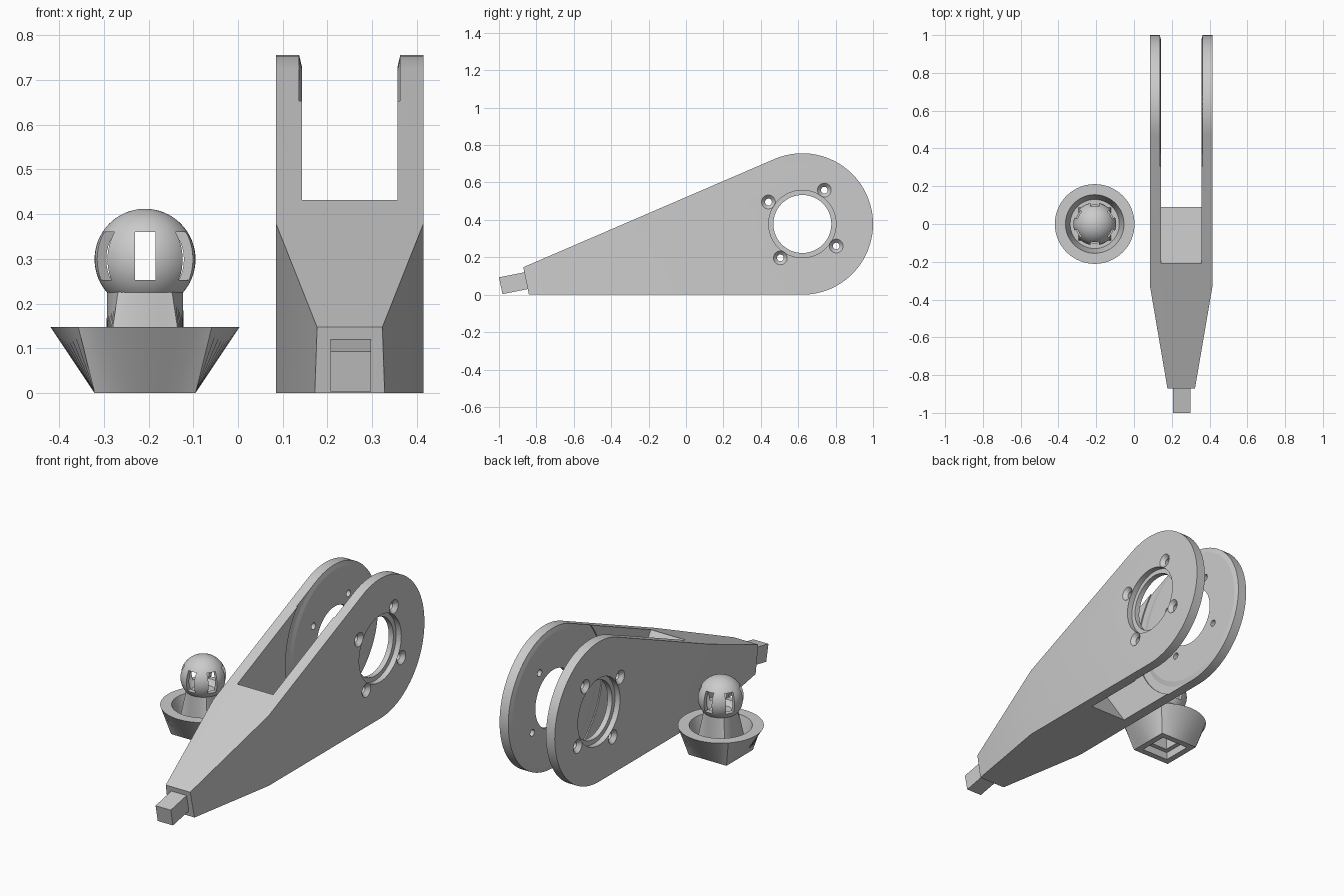
import bpy, bmesh, math
from mathutils import Vector, Matrix

if "Cube" in bpy.data.objects:
    bpy.data.objects.remove(bpy.data.objects["Cube"])

GREY = bpy.data.materials.new("plain_grey")
GREY.diffuse_color = (0.6, 0.6, 0.6, 1)
GREY.use_nodes = True
GREY.node_tree.nodes["Principled BSDF"].inputs["Base Color"].default_value = GREY.diffuse_color


def finish(bm, name):
    bmesh.ops.remove_doubles(bm, verts=bm.verts, dist=1e-5)
    bmesh.ops.recalc_face_normals(bm, faces=bm.faces)
    me = bpy.data.meshes.new(name)
    bm.to_mesh(me)
    bm.free()
    ob = bpy.data.objects.new(name, me)
    me.materials.append(GREY)
    bpy.context.collection.objects.link(ob)
    return ob


def prism(name, pts, lo, hi, axis):
    """Extrude a (y,z) outline along x, or an (x,y) outline along z."""
    bm = bmesh.new()
    put = (lambda p, t: (t, p[0], p[1])) if axis == "x" else (lambda p, t: (p[0], p[1], t))
    f = bm.faces.new([bm.verts.new(put(p, lo)) for p in pts])
    ext = bmesh.ops.extrude_face_region(bm, geom=[f])["geom"]
    move = Vector((hi - lo, 0, 0)) if axis == "x" else Vector((0, 0, hi - lo))
    bmesh.ops.translate(bm, vec=move, verts=[g for g in ext if isinstance(g, bmesh.types.BMVert)])
    return finish(bm, name)


def lathe(name, prof, y, z, closed=False, steps=64):
    """Turn an (x, radius) profile around an x-parallel axis."""
    bm = bmesh.new()
    vs = [bm.verts.new((x, y, z + r)) for x, r in prof]
    es = [bm.edges.new((a, b)) for a, b in zip(vs, vs[1:])]
    if closed:
        es.append(bm.edges.new((vs[-1], vs[0])))
    bmesh.ops.spin(bm, geom=vs + es, cent=(0, y, z), axis=(1, 0, 0),
                   angle=math.tau, steps=steps)
    return finish(bm, name)


def loft(name, rings, cx, n=64):
    """Skin round ('c') or square ('s') rings stacked along z."""
    bm = bmesh.new()
    loops = []
    for kind, r, z in rings:
        loop = []
        for i in range(n):
            a = math.tau * i / n
            c, s = math.cos(a), math.sin(a)
            k = r / max(abs(c), abs(s)) if kind == "s" else r
            loop.append(bm.verts.new((cx + k * c, k * s, z)))
        loops.append(loop)
    for a, b in zip(loops, loops[1:]):
        for i in range(n):
            j = (i + 1) % n
            bm.faces.new((a[i], a[j], b[j], b[i]))
    bm.faces.new(loops[0])
    bm.faces.new(loops[-1])
    return finish(bm, name)


def box(name, size, loc, rot=0):
    bm = bmesh.new()
    bmesh.ops.create_cube(bm, size=1, matrix=Matrix.Translation(loc)
                          @ Matrix.Rotation(rot, 4, "Z") @ Matrix.Diagonal((*size, 1)))
    return finish(bm, name)


def cut(ob, tool, op="DIFFERENCE"):
    mod = ob.modifiers.new("cut", "BOOLEAN")
    mod.operation, mod.solver, mod.object = op, "EXACT", tool
    bpy.context.view_layer.objects.active = ob
    bpy.ops.object.modifier_apply(modifier=mod.name)
    bpy.data.objects.remove(tool)


def smooth(ob, deg=30):
    bpy.ops.object.select_all(action="DESELECT")
    ob.select_set(True)
    bpy.context.view_layer.objects.active = ob
    bpy.ops.object.shade_smooth_by_angle(angle=math.radians(deg))


# Arm: teardrop side outline, tapered in plan toward the tip
CX, CY, CZ, R = 0.25, 0.622, 0.378, 0.378
outline = [(-0.84, 0)]
for i in range(49):
    a = math.radians(-90 + 203.3 * i / 48)
    outline.append((CY + R * math.cos(a), CZ + R * math.sin(a)))
outline.append((-0.87, 0.147))
arm = prism("forked_arm", outline, 0.085, 0.415, "x")
plan = [(CX + s * w, y) for s, pts in
        ((-1, [(0.073, -0.87), (0.167, -0.32), (0.167, 1.1)]),
         (1, [(0.167, 1.1), (0.167, -0.32), (0.073, -0.87)])) for w, y in pts]
plan = [(CX - 0.073, -0.9)] + plan + [(CX + 0.073, -0.9)]
cut(arm, prism("taper", plan, -0.1, 1, "z"), "INTERSECT")

# Fork slot with a sloping inner end
cut(arm, prism("slot", [(-0.28, 0.532), (0.16, -0.1), (1.2, -0.1), (1.2, 1)],
               0.143, 0.357, "x"))


# Clearance groove, stepped bearing hole and countersunk screw holes per cheek
def side(prof, s):
    return [(CX + s * x, r) for x, r in prof]


for s in (-1, 1):
    groove = [(0.106, 0.348), (0.113, 0.377), (0.113, 0.42), (0.09, 0.42), (0.09, 0.348)]
    cut(arm, lathe("groove", side(groove, s), CY, CZ, True, 96))
    bore = [(0.2, 0), (0.2, 0.18), (0.135, 0.18), (0.135, 0.155), (0.08, 0.155), (0.08, 0)]
    cut(arm, lathe("bore", side(bore, s), CY, CZ))
    screw = [(0.2, 0), (0.2, 0.037), (0.165, 0.037), (0.145, 0.018), (0.08, 0.018), (0.08, 0)]
    for k in range(4):
        a = math.radians(57 + 90 * k)
        cut(arm, lathe("screw", side(screw, s), CY + 0.216 * math.cos(a),
                       CZ + 0.216 * math.sin(a), steps=24))
smooth(arm, 12)

# Square tongue on the tip, slightly tilted
prism("tip_tongue", [(-1, 0.093), (-0.981, 0.003), (-0.82, 0.035), (-0.839, 0.125)],
      0.207, 0.298, "x")

# Cup base with square foot, and a square-to-round neck inside it
BX = -0.208
base = loft("cup_base", [("s", 0.113, 0), ("c", 0.211, 0.147), ("c", 0.155, 0.147),
                         ("c", 0.13, 0.05), ("s", 0.087, 0.05), ("c", 0.085, 0.228)], BX)
cut(base, box("foot_pocket", (0.16, 0.16, 0.08), (BX, 0, 0)))
cut(base, box("neck_socket", (0.11, 0.11, 0.36), (BX, 0, 0.02)))
smooth(base, 25)


# Hollow ball with six windows
def sphere(name, r):
    bm = bmesh.new()
    bmesh.ops.create_uvsphere(bm, u_segments=48, v_segments=32, radius=r,
                              matrix=Matrix.Translation((BX, 0, 0.299)))
    return finish(bm, name)


ball = sphere("slotted_ball", 0.113)
cut(ball, sphere("cavity", 0.09))
for k in range(3):
    cut(ball, box("window", (0.046, 0.3, 0.107), (BX, 0, 0.3065), math.radians(60 * k)))
smooth(ball)
